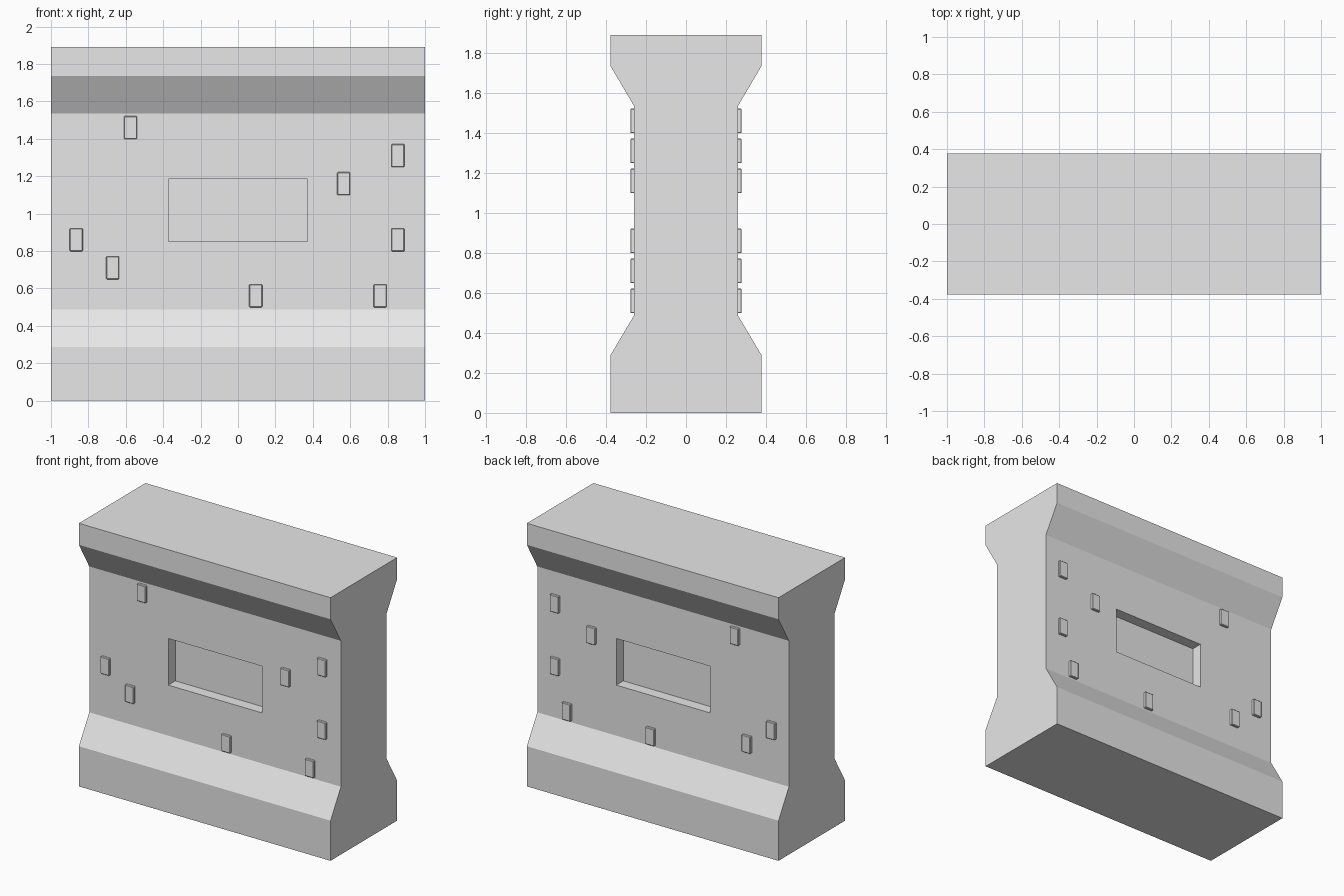
import bpy, bmesh
from mathutils import Vector

if "Cube" in bpy.data.objects:
    bpy.data.objects.remove(bpy.data.objects["Cube"])

concrete = bpy.data.materials.new("concrete grey")
concrete.diffuse_color = (0.8, 0.8, 0.8, 1)
concrete.use_nodes = True
concrete.node_tree.nodes["Principled BSDF"].inputs["Base Color"].default_value = concrete.diffuse_color

WALL_Y = 0.26


def add_object(name, bm):
    bmesh.ops.recalc_face_normals(bm, faces=bm.faces)
    mesh = bpy.data.meshes.new(name)
    bm.to_mesh(mesh)
    bm.free()
    mesh.materials.append(concrete)
    obj = bpy.data.objects.new(name, mesh)
    bpy.context.collection.objects.link(obj)
    return obj


# Wall body: side profile extruded along x
half = [(0.378, 0), (0.378, 0.288), (WALL_Y, 0.487),
        (WALL_Y, 1.535), (0.378, 1.735), (0.378, 1.89)]
profile = half + [(-y, z) for y, z in reversed(half)]
bm = bmesh.new()
end = bm.faces.new([bm.verts.new((-1, y, z)) for y, z in profile])
side = bmesh.ops.extrude_face_region(bm, geom=[end], use_keep_orig=True)["geom"]
bmesh.ops.translate(bm, vec=(2, 0, 0),
                    verts=[v for v in side if isinstance(v, bmesh.types.BMVert)])
bmesh.ops.recalc_face_normals(bm, faces=bm.faces)

# Sunken rectangular panel on the front and back
panels = [f for f in bm.faces if abs(abs(f.calc_center_median().y) - WALL_Y) < 0.001]
for face in panels:
    s = 1 if face.calc_center_median().y > 0 else -1
    bmesh.ops.inset_individual(bm, faces=[face], thickness=0.2)
    for v in face.verts:
        v.co = Vector((0.372 if v.co.x > 0 else -0.372, s * WALL_Y,
                       1.185 if v.co.z > 1 else 0.85))
    floor = bmesh.ops.extrude_discrete_faces(bm, faces=[face])["faces"][0]
    bmesh.ops.translate(bm, vec=(0, -s * 0.08, 0), verts=floor.verts)
add_object("wall_body", bm)

# Small raised bricks, repeated on both sides (x, z of the centres)
bricks = [(-0.575, 1.46), (0.855, 1.31), (0.565, 1.16), (-0.865, 0.86),
          (0.855, 0.86), (-0.67, 0.71), (0.095, 0.56), (0.76, 0.56)]
for label, s in (("front", -1), ("back", 1)):
    for i, (x, z) in enumerate(bricks, 1):
        bm = bmesh.new()
        bmesh.ops.create_cube(bm, size=1)
        bmesh.ops.scale(bm, vec=(0.07, 0.037, 0.123), verts=bm.verts)
        bmesh.ops.bevel(bm, geom=bm.edges[:], offset=0.004, segments=1,
                        affect='EDGES')
        bmesh.ops.translate(bm, vec=(x, s * WALL_Y, z), verts=bm.verts)
        add_object(f"{label}_brick_{i}", bm)
